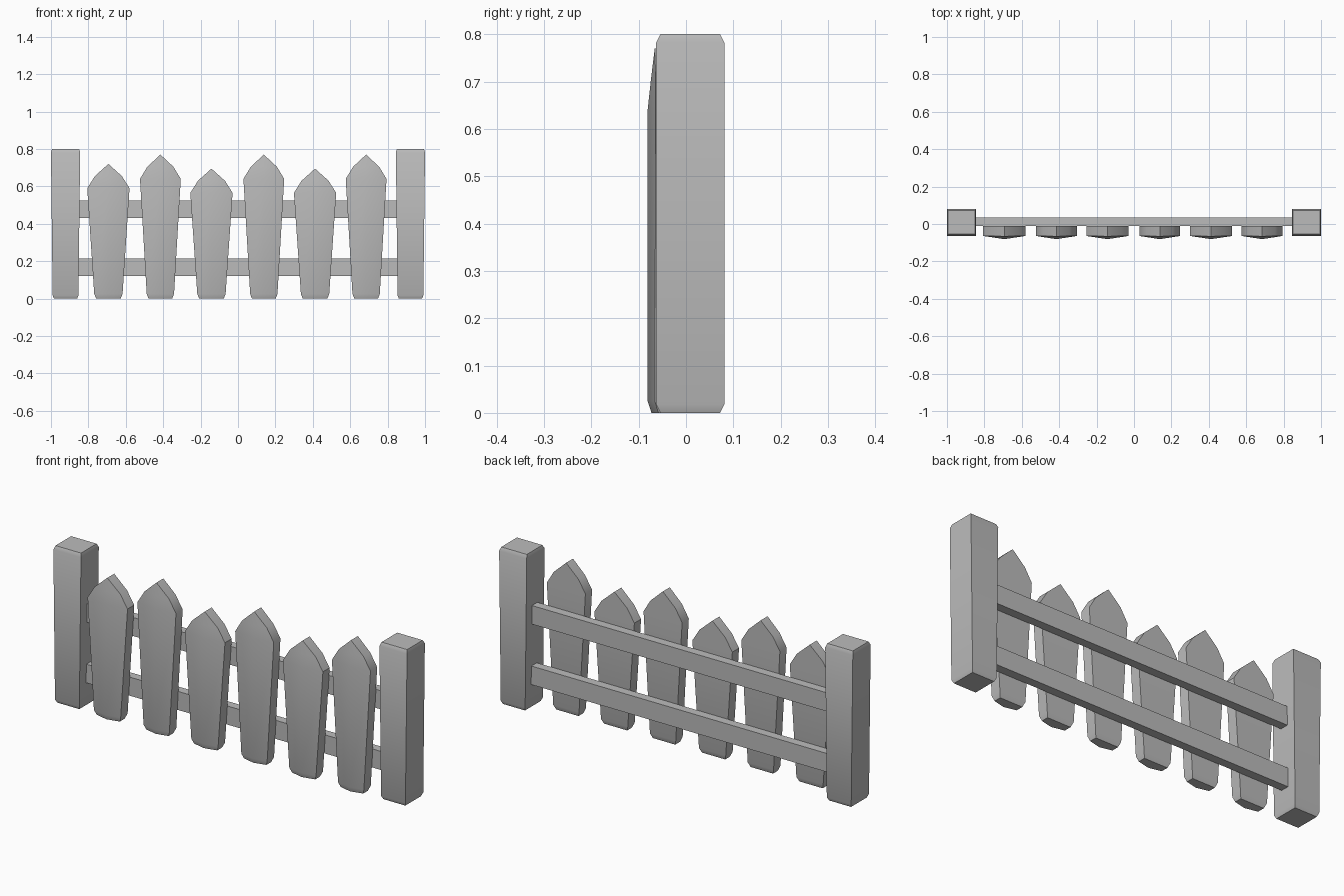
import bpy, bmesh, math

cube = bpy.data.objects.get("Cube")
if cube:
    bpy.data.objects.remove(cube, do_unlink=True)

GREY = (0.5, 0.5, 0.5, 1)
mat = bpy.data.materials.new("plain grey")
mat.use_nodes = True
mat.diffuse_color = GREY
mat.node_tree.nodes["Principled BSDF"].inputs["Base Color"].default_value = GREY


def loft(name, rings):
    """Skin a stack of equal-length point rings, cap both ends, merge tips."""
    bm = bmesh.new()
    rows = [[bm.verts.new(p) for p in ring] for ring in rings]
    n = len(rows[0])
    for a, b in zip(rows, rows[1:]):
        for i in range(n):
            j = (i + 1) % n
            bm.faces.new((a[i], a[j], b[j], b[i]))
    bm.faces.new(rows[0][::-1])
    bm.faces.new(rows[-1])
    bmesh.ops.remove_doubles(bm, verts=bm.verts, dist=0.0005)
    bmesh.ops.recalc_face_normals(bm, faces=bm.faces)
    mesh = bpy.data.meshes.new(name)
    bm.to_mesh(mesh)
    bm.free()
    mesh.materials.append(mat)
    obj = bpy.data.objects.new(name, mesh)
    bpy.context.collection.objects.link(obj)
    bpy.ops.object.select_all(action="DESELECT")
    obj.select_set(True)
    bpy.context.view_layer.objects.active = obj
    return obj


def rect(x, hw, y0, y1, z):
    return [(x - hw, y0, z), (x + hw, y0, z), (x + hw, y1, z), (x - hw, y1, z)]


# End posts: slight taper with chamfered top and bottom
for side, x in (("right", -0.922), ("left", 0.922)):
    loft(side + "_post", [
        rect(x, 0.062, -0.054, 0.072, 0),
        rect(x, 0.069, -0.063, 0.081, 0.018),
        rect(x, 0.078, -0.063, 0.081, 0.782),
        rect(x, 0.072, -0.054, 0.072, 0.8)])
    bpy.ops.object.shade_smooth_by_angle(angle=math.radians(40))

# Horizontal rails running between the posts
for level, z in (("lower", 0.12), ("upper", 0.43)):
    loft(level + "_rail", [rect(0, 0.86, -0.01, 0.034, h) for h in (z, z + 0.095)])


# Pickets: ridged front, narrowing to the foot, pointed head
def picket(name, x, tip, hw):
    shoulder = tip - 0.13
    # height, half width, ridge y, front edge y, back y
    sections = [
        (0, hw * 0.58, -0.073, -0.058, -0.02),
        (0.025, hw * 0.67, -0.081, -0.066, -0.01),
        (shoulder, hw, -0.081, -0.064, -0.01),
        (tip - 0.065, hw * 0.64, -0.074, -0.064, -0.01),
        (tip, 0, -0.066, -0.066, -0.01)]
    loft(name, [[(x - w, back, z), (x - w, edge, z), (x, ridge, z),
                 (x + w, edge, z), (x + w, back, z)]
                for z, w, ridge, edge, back in sections])
    bpy.ops.object.shade_smooth_by_angle(angle=math.radians(35))


TALL, MID, LOW = 0.77, 0.72, 0.695
layout = [(-0.693, MID), (-0.415, TALL), (-0.142, LOW),
          (0.138, TALL), (0.412, LOW), (0.685, TALL)]
for i, (x, tip) in enumerate(layout, 1):
    picket(f"picket_{i}", x, tip, 0.109 if tip == TALL else 0.113)
